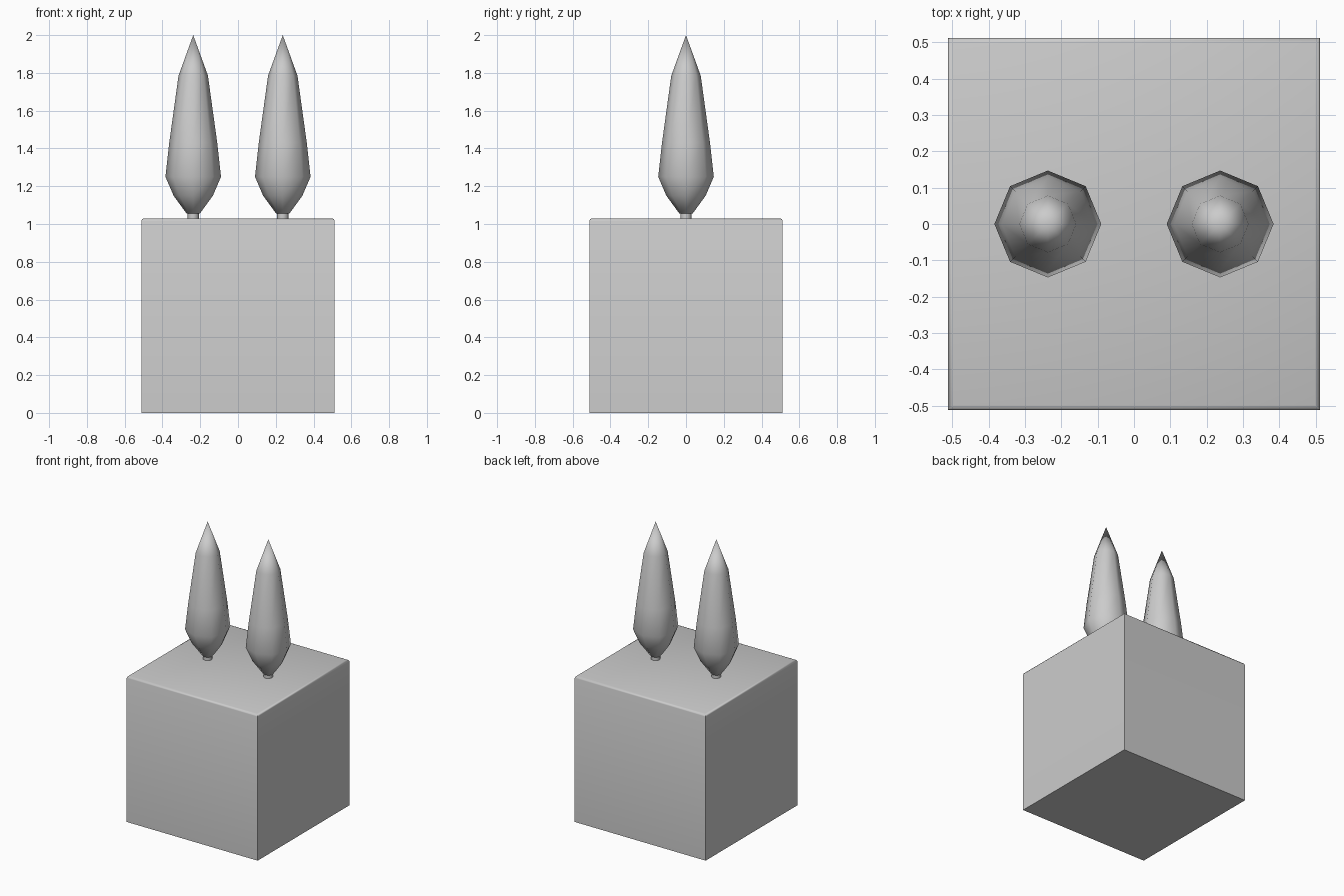
import bpy, bmesh, math

if "Cube" in bpy.data.objects:
    bpy.data.objects.remove(bpy.data.objects["Cube"])

SIDES = 8
HALF, TOP = 0.512, 1.03


def finish(name, bm, angle):
    bmesh.ops.recalc_face_normals(bm, faces=bm.faces[:])
    mesh = bpy.data.meshes.new(name)
    bm.to_mesh(mesh)
    bm.free()
    ob = bpy.data.objects.new(name, mesh)
    bpy.context.collection.objects.link(ob)
    bpy.ops.object.select_all(action='DESELECT')
    ob.select_set(True)
    bpy.context.view_layer.objects.active = ob
    bpy.ops.object.shade_smooth_by_angle(angle=math.radians(angle))
    return ob


def lathe(name, profile, x, angle):
    """Stack rings of (radius, z); radius 0 closes to a point."""
    bm = bmesh.new()
    rings = []
    for r, z in profile:
        n = SIDES if r > 0 else 1
        rings.append([bm.verts.new((x + r * math.cos(math.tau * i / SIDES),
                                    r * math.sin(math.tau * i / SIDES), z))
                      for i in range(n)])
    for a, b in zip(rings, rings[1:]):
        for i in range(SIDES):
            j = (i + 1) % SIDES
            if len(b) == 1:
                bm.faces.new((a[i], a[j], b[0]))
            else:
                bm.faces.new((a[i], a[j], b[j], b[i]))
    bm.faces.new(rings[0])
    if len(rings[-1]) > 1:
        bm.faces.new(rings[-1])
    return finish(name, bm, angle)


# Ground block with softened top edges
bm = bmesh.new()
bmesh.ops.create_cube(bm, size=1)
for v in bm.verts:
    v.co = (v.co.x * 2 * HALF, v.co.y * 2 * HALF, (v.co.z + 0.5) * TOP)
rim = [e for e in bm.edges if all(v.co.z > TOP / 2 for v in e.verts)]
bmesh.ops.bevel(bm, geom=rim, offset=0.014, segments=2, profile=0.5, affect='EDGES')
finish("ground_block", bm, 50)

# Two slim trees: short trunk and pointed crown
CROWN = [(0.035, 1.055), (0.104, 1.15), (0.147, 1.25),
         (0.127, 1.43), (0.078, 1.785), (0, 2.0)]
for side, x in (("left", -0.237), ("right", 0.237)):
    lathe(side + "_trunk", [(0.03, 1.02), (0.03, 1.08)], x, 50)
    lathe(side + "_crown", CROWN, x, 60)
